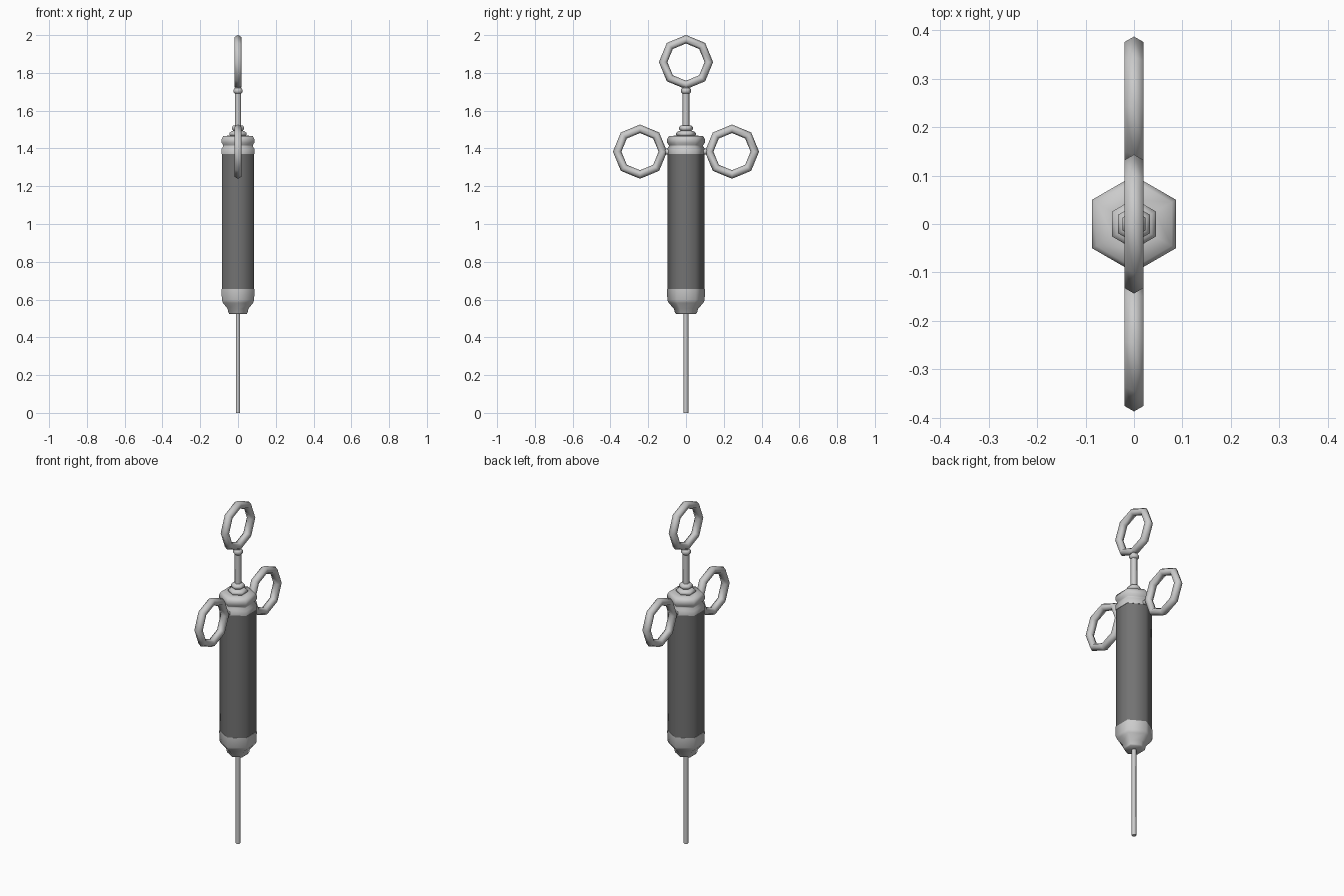
import bpy, bmesh
from math import sin, cos, pi, radians

if "Cube" in bpy.data.objects:
    bpy.data.objects.remove(bpy.data.objects["Cube"])

dark = bpy.data.materials.new("dark_barrel")
dark.diffuse_color = (0.17, 0.17, 0.17, 1)
dark.use_nodes = True
dark.node_tree.nodes["Principled BSDF"].inputs["Base Color"].default_value = dark.diffuse_color


def smooth(ob):
    bpy.ops.object.select_all(action='DESELECT')
    ob.select_set(True)
    bpy.context.view_layer.objects.active = ob
    bpy.ops.object.shade_smooth_by_angle(angle=radians(65))


def lathe(name, profile, sides=6, mat=None, loc=(0, 0, 0), rot=(0, 0, 0)):
    """Six-sided turned part from (radius, height) points, capped at both ends."""
    bm = bmesh.new()
    rows = [[bm.verts.new((r * cos(pi / 2 + 2 * pi * i / sides),
                           r * sin(pi / 2 + 2 * pi * i / sides), z))
             for i in range(sides)] for r, z in profile]
    for a, b in zip(rows, rows[1:]):
        for i in range(sides):
            j = (i + 1) % sides
            bm.faces.new((a[i], a[j], b[j], b[i]))
    bm.faces.new(rows[0][::-1])
    bm.faces.new(rows[-1])
    me = bpy.data.meshes.new(name)
    bm.to_mesh(me)
    bm.free()
    ob = bpy.data.objects.new(name, me)
    bpy.context.collection.objects.link(ob)
    ob.location, ob.rotation_euler = loc, rot
    if mat:
        me.materials.append(mat)
    smooth(ob)
    return ob


def finger_ring(name, y, z):
    """Eight-sided ring standing in the YZ plane."""
    bpy.ops.mesh.primitive_torus_add(major_segments=8, minor_segments=6,
                                     major_radius=0.121, minor_radius=0.0225,
                                     location=(0, y, z), rotation=(0, pi / 2, 0))
    ob = bpy.context.object
    ob.name = name
    smooth(ob)


# Needle and nose cap
lathe("needle", [(0.013, 0), (0.013, 0.53)])
lathe("nose_cap", [(0.052, 0.523), (0.058, 0.529), (0.064, 0.552),
                   (0.092, 0.582), (0.099, 0.597), (0.1, 0.655)])

# Dark barrel
lathe("barrel", [(0.098, 0.65), (0.098, 1.375)], mat=dark)

# Grooved top cap with stepped gland
lathe("top_cap", [(0.1, 1.37), (0.1, 1.398), (0.09, 1.412), (0.091, 1.418),
                  (0.1, 1.43), (0.1, 1.45), (0.09, 1.466), (0.05, 1.468)])
lathe("gland", [(0.044, 1.465), (0.052, 1.472), (0.052, 1.482), (0.042, 1.49),
                (0.028, 1.494), (0.038, 1.501), (0.038, 1.512), (0.028, 1.522)])

# Plunger rod, collar and thumb ring
lathe("plunger_rod", [(0.018, 1.5), (0.018, 1.74)])
lathe("rod_collar", [(0.019, 1.69), (0.027, 1.698), (0.027, 1.712), (0.019, 1.721)])
finger_ring("thumb_ring", 0, 1.857)

# Finger rings with short stems on both sides
for side, s in (("left", -1), ("right", 1)):
    finger_ring(side + "_finger_ring", 0.2435 * s, 1.383)
    lathe(side + "_ring_stem", [(0.016, 0.08), (0.016, 0.105), (0.011, 0.125)],
          loc=(0, 0, 1.383), rot=(-s * pi / 2, 0, 0))
